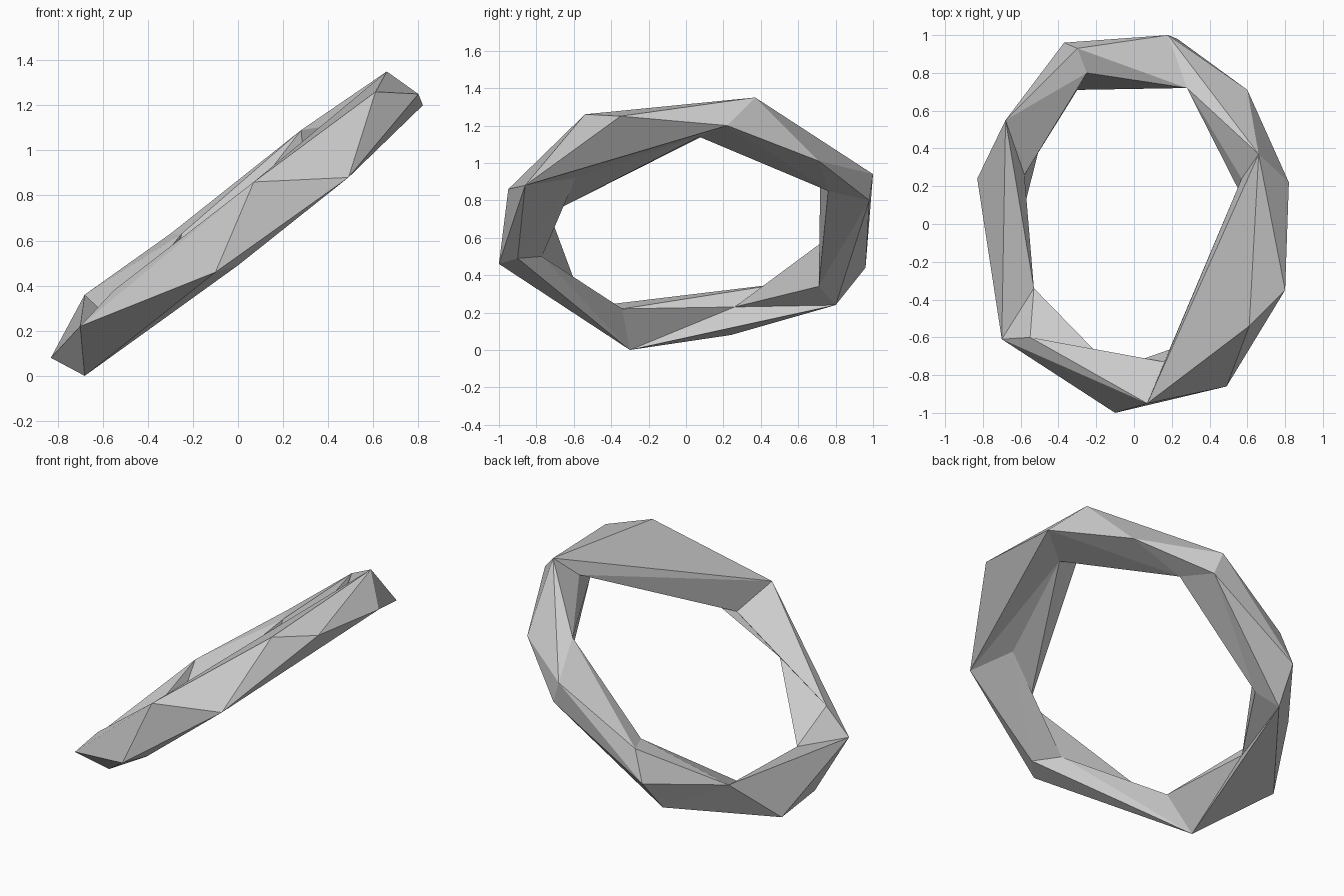
import bpy, bmesh

if "Cube" in bpy.data.objects:
    bpy.data.objects.remove(bpy.data.objects["Cube"])

# Key corners of the faceted ring: upper crest, inner rim, outer rim, underside
corners = {
    # upper crest
    'A': (.66, .37, 1.35), 'F': (.07, -.95, .86), 'H': (-.70, -.61, .22),
    'K': (-.68, .55, .36), 'M': (-.30, .93, .63), 'Q': (.18, 1.0, .94),
    # upper inner rim
    'g': (.57, .24, 1.22), 'V': (.16, -.73, .73), 'a': (-.55, -.60, .38),
    'd': (-.25, .80, .63), 'N': (.28, .72, 1.09),
    # outer rim
    'B': (.61, -.54, 1.26), 'C': (.80, -.35, 1.25), 'D': (.82, .22, 1.20),
    'E': (.49, -.86, .88), 'G': (-.10, -1.0, .46), 'I': (-.68, -.30, 0),
    'J': (-.83, .24, .08), 'T': (-.40, .80, .24), 'L': (-.37, .96, .44),
    'R': (.23, .98, .80), 'P': (.60, .71, 1.01),
    # lower inner rim
    'e': (.61, .07, 1.14), 'f': (.40, -.59, .92), 'Y': (0, -.90, .49),
    'Z': (-.11, -.77, .50), 'X': (-.53, -.34, .22), 'b': (-.58, .26, .23),
    'S': (-.30, .71, .34), 'U': (.30, .76, .85),
}

# Facets fan out from a hub corner (first letter) across the following rim
fans = ["AFBCDPQNgF", "HFGIJKXaF", "FgVa", "FGEB", "KJTLMdbX", "MdNQL",
        "EBCDefYG", "ZYfVaXIY", "IGY", "IXbTJ", "RQPUSTLQ", "UPDeNS",
        "dNSb", "bTS", "efVgN"]

bm = bmesh.new()
v = {name: bm.verts.new(co) for name, co in corners.items()}
for hub, *rim in fans:
    for p, q in zip(rim, rim[1:]):
        bm.faces.new((v[hub], v[p], v[q]))
bmesh.ops.recalc_face_normals(bm, faces=bm.faces)

# Tilted faceted ring, flat shaded
mesh = bpy.data.meshes.new("faceted_ring")
bm.to_mesh(mesh)
bm.free()
bpy.context.collection.objects.link(bpy.data.objects.new("faceted_ring", mesh))
